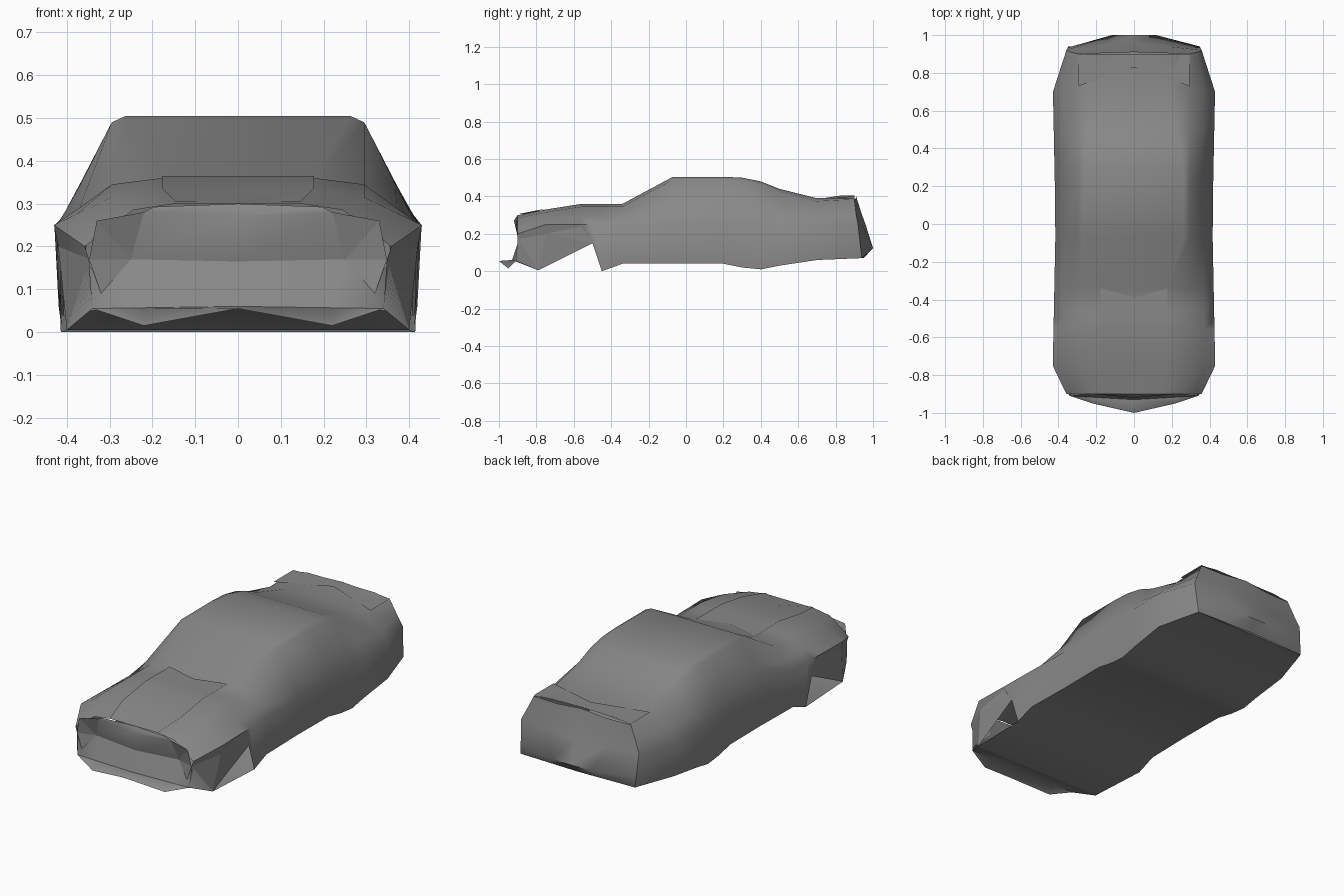
import bpy
import bmesh
import math
from mathutils import Vector

default_cube = bpy.data.objects.get("Cube")
if default_cube:
    bpy.data.objects.remove(default_cube, do_unlink=True)

# One plain paint for the whole shell
paint = bpy.data.materials.new("grey_paint")
paint.use_nodes = True
grey = (0.25, 0.25, 0.25, 1)
paint.diffuse_color = grey
paint.node_tree.nodes["Principled BSDF"].inputs["Base Color"].default_value = grey


def finish(bm, name, smooth_angle):
    """Turn a bmesh into a painted, shaded object."""
    mesh = bpy.data.meshes.new(name)
    bm.to_mesh(mesh)
    bm.free()
    mesh.materials.append(paint)
    obj = bpy.data.objects.new(name, mesh)
    bpy.context.collection.objects.link(obj)
    bpy.ops.object.select_all(action="DESELECT")
    obj.select_set(True)
    bpy.context.view_layer.objects.active = obj
    bpy.ops.object.shade_smooth_by_angle(angle=math.radians(smooth_angle))


def mirrored(point):
    """Reflect a point to the other side of the centre line."""
    return Vector((-point.x, point.y, point.z))


def symmetric_sheet(name, rows, flip=False):
    """Skin rows of half-section points, listed from the centre outwards."""
    bm = bmesh.new()
    grid = []
    for row in rows:
        full_row = [mirrored(point) for point in reversed(row[1:])] + row
        grid.append([bm.verts.new(point) for point in full_row])
    for lower, upper in zip(grid, grid[1:]):
        for i in range(len(lower) - 1):
            quad = [lower[i], lower[i + 1], upper[i + 1], upper[i]]
            bm.faces.new(reversed(quad) if flip else quad)
    finish(bm, name, smooth_angle=60)


def side_facets(name, polygons):
    """Build flat facets on the left and mirror them to the right."""
    for side in ("left", "right"):
        bm = bmesh.new()
        for polygon in polygons:
            if side == "right":
                polygon = [mirrored(point) for point in reversed(polygon)]
            bm.faces.new([bm.verts.new(point) for point in polygon])
        finish(bm, side + "_" + name, smooth_angle=1)


def section(y, crown_z, sill_z):
    """Half section: crown, roof edge, shoulder, waist and sill."""
    end_taper = max(0, abs(y) - 0.75) / 2
    nose_drop = max(0, -y - 0.75) / 3
    squareness = 0.6 + 2 * max(0, crown_z - 0.36)
    crown = Vector((0, y, crown_z))
    roof_edge = Vector((0.295 - nose_drop, y, crown_z - 0.015))
    waist = Vector((0.415 + abs(y) / 50 - end_taper, y, 0.25 - nose_drop))
    sill = Vector((waist.x - 0.01, y, sill_z))
    roof_mid = crown.lerp(roof_edge, squareness)
    roof_mid.z = crown_z
    shoulder = roof_edge.lerp(waist, 0.6)
    return [crown, roof_mid, roof_edge, shoulder, waist, sill]


# Body shell: length position, crown height, sill height
stations = [
    (-0.9, 0.3, 0.17), (-0.75, 0.33, 0.2), (-0.56, 0.36, 0.24),
    (-0.5, 0.36, 0.15), (-0.45, 0.36, 0), (-0.34, 0.36, 0.04),
    (-0.07, 0.505, 0.04), (0.2, 0.505, 0.04), (0.3, 0.5, 0.02),
    (0.4, 0.48, 0.01), (0.5, 0.44, 0.03), (0.7, 0.39, 0.06), (0.9, 0.4, 0.07),
]
body = [section(*station) for station in stations]
for index, setback in ((-3, 0.01), (-2, 0.02), (-1, 0.04)):
    body[-1][index].y += setback
symmetric_sheet("body_shell", body)

# Hood panel lying just above the front of the shell
lift = Vector((0, 0, 0.005))
hood = [[point + lift for point in row[:2]] for row in body[:6]]
hood[0][0].y += 0.05
hood[-1][0].y -= 0.05
symmetric_sheet("hood_panel", hood)

# Trunk lid with a notched front edge
deck_edge = body[-1][2]
deck_rear = body[-1][0]
symmetric_sheet("trunk_lid", [
    [deck_rear + lift - Vector((0, 0.07, 0)), deck_edge + lift - Vector((0, 0.17, 0))],
    [deck_rear + lift, deck_edge + lift],
])

# Rear panel: ruled from deck to sill, bulging at bumper height
rear_corners = body[-1][2:]
rear_rows = []
for corner, bulge in zip(rear_corners, (0.01, 0.03, 0.04, 0.01)):
    centre = Vector((0, corner.y + bulge, corner.z))
    rear_rows.append([centre, centre.lerp(corner, 0.5), corner])
rear_bulge = rear_corners[2].lerp(rear_corners[3], 0.7)
bumper_rear = Vector((0, 1, rear_bulge.z))
bumper_quarter = Vector((rear_bulge.x / 3, 1, rear_bulge.z))
rear_rows.insert(-1, [bumper_rear, bumper_quarter, rear_bulge])
rear_rows[0][0].z = deck_rear.z
symmetric_sheet("rear_panel", rear_rows)

# Named corners shared by the front parts
chin = Vector((0.4, -0.79, 0.005))
lip_end = Vector((0.34, -0.91, 0.055))
grille_low = Vector((0, -0.93, 0.06))
grille_top = Vector((0, -0.92, 0.27))
grille_corner = Vector((0.22, -0.9, 0.28))
lamp_inner = Vector((0.25, -0.87, 0.17))
lamp_top = Vector((0.33, -0.91, 0.26))
lamp_tip = Vector((0.32, -0.9, 0.09))
fender_tip = body[0][-1]
arch_front = body[1][-1]
arch_top = body[2][-1]
arch_rear = body[3][-1]

# Flat floor pan, following the sills behind the wheel openings
floor_edges = [chin] + [row[-1] for row in body[4:]]
symmetric_sheet("floor_pan", [
    [Vector((0, edge.y, edge.z)), edge] for edge in floor_edges
], flip=True)

# Front bumper face, wrapping round to the wheel openings
bumper_mid = grille_low.lerp(grille_top, 0.5) + Vector((0, 0.03, 0))
bumper_low = grille_low.lerp(lip_end, 0.65)
bumper_side = chin.lerp(fender_tip, 0.9)
symmetric_sheet("front_bumper", [
    [grille_low, bumper_low, lip_end, chin],
    [bumper_mid, lamp_inner, lamp_inner.lerp(lamp_tip, 0.5), bumper_side],
])
symmetric_sheet("grille_panel", [
    [bumper_mid, lamp_inner],
    [grille_top, grille_corner],
    [body[0][0], body[0][1].lerp(body[0][2], 0.5)],
])

# Lower lip and the tray joining it to the floor
symmetric_sheet("front_lip", [
    [Vector((0, -1, 0.055)), Vector((0.22, -0.95, 0.015)), lip_end],
    [grille_low, bumper_low, lip_end.lerp(chin, 0.1)],
    [Vector((0, chin.y, chin.z)), Vector((chin.x / 2, chin.y, chin.z)), chin],
], flip=True)

# Angular headlight facets
side_facets("headlight", [
    [grille_corner, lamp_inner, lamp_top],
    [lamp_top, lamp_inner, fender_tip],
    [lamp_inner, lamp_tip, fender_tip],
])

# Inner panels of the front wheel openings
side_facets("wheel_opening", [
    [fender_tip, chin, arch_front],
    [fender_tip, lip_end, chin],
    [arch_front, chin, arch_rear],
    [arch_front, arch_rear, arch_top],
])
